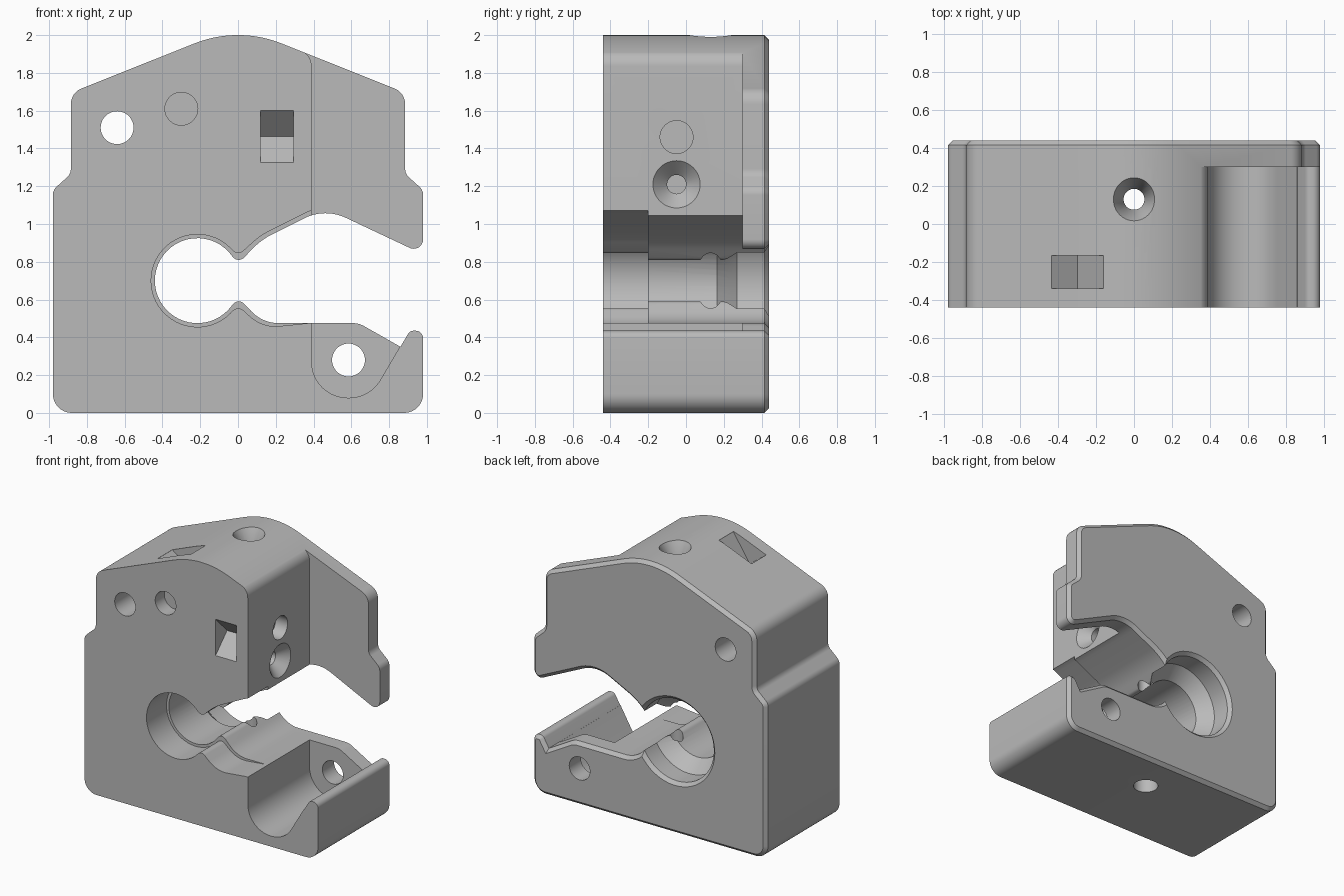
import bpy, bmesh, math
from mathutils import Vector, Matrix

cube = bpy.data.objects.get("Cube")
if cube:
    bpy.data.objects.remove(cube, do_unlink=True)

FRONT, BACK, CHAMFER = -0.44, 0.44, 0.025
BORE_X, BORE_Z = -0.215, 0.70

grey = bpy.data.materials.new("plain grey")
grey.use_nodes = True
COLOUR = (0.49, 0.49, 0.49, 1)
grey.diffuse_color = COLOUR
grey.node_tree.nodes["Principled BSDF"].inputs["Base Color"].default_value = COLOUR


def rounded(corners, steps=10):
    """Outline from (x, z, fillet radius) corners."""
    out = []
    for i, (x, z, r) in enumerate(corners):
        p = Vector((x, z))
        if r == 0:
            out.append(p)
            continue
        a = (Vector(corners[i - 1][:2]) - p).normalized()
        b = (Vector(corners[(i + 1) % len(corners)][:2]) - p).normalized()
        half = math.acos(a.dot(b)) / 2
        centre = p + (a + b).normalized() * (r / math.sin(half))
        start = p + a * (r / math.tan(half)) - centre
        first = math.atan2(start.y, start.x)
        left_turn = a.x * b.y - a.y * b.x < 0
        sweep = (math.pi - 2 * half) * (1 if left_turn else -1)
        for k in range(steps + 1):
            t = first + sweep * k / steps
            out.append(centre + Vector((math.cos(t), math.sin(t))) * r)
    return out


def inset(outline, d):
    """Move a counter-clockwise outline inwards by d with mitred corners."""
    out = []
    for i, p in enumerate(outline):
        t1 = (p - outline[i - 1]).normalized()
        t2 = (outline[(i + 1) % len(outline)] - p).normalized()
        n1, n2 = Vector((-t1.y, t1.x)), Vector((-t2.y, t2.x))
        out.append(p + (n1 + n2) * (d / (1 + n1.dot(n2))))
    return out


def loft(name, rings):
    """Closed solid through rings of equal length."""
    bm = bmesh.new()
    rings = [[bm.verts.new(p) for p in ring] for ring in rings]
    count = len(rings[0])
    for lo, hi in zip(rings, rings[1:]):
        for k in range(count):
            n = (k + 1) % count
            bm.faces.new((lo[k], lo[n], hi[n], hi[k]))
    bm.faces.new(rings[0][::-1])
    bm.faces.new(rings[-1])
    return finish(name, bm)


def finish(name, bm):
    bm.normal_update()
    if bm.calc_volume(signed=True) < 0:
        bmesh.ops.reverse_faces(bm, faces=bm.faces[:])
    mesh = bpy.data.meshes.new(name)
    bm.to_mesh(mesh)
    bm.free()
    mesh.materials.append(grey)
    ob = bpy.data.objects.new(name, mesh)
    bpy.context.scene.collection.objects.link(ob)
    return ob


def ring_at(outline, y):
    return [(p[0], y, p[1]) for p in outline]


def prism(name, outline, y0, y1):
    return loft(name, [ring_at(outline, y0), ring_at(outline, y1)])


def lathe(name, base, axis, profile, sides=48):
    """Turned solid: profile is (distance along axis, radius)."""
    q = Vector(axis).to_track_quat('Z', 'Y')
    angles = [math.tau * k / sides for k in range(sides)]
    return loft(name, [[Vector(base) + q @ Vector((r * math.cos(a), r * math.sin(a), t))
                        for a in angles] for t, r in profile])


def channel(radius, opening, tip, grow):
    """Round bore with two pinching lips and a widening mouth."""
    arc = []
    for k in range(41):
        a = math.radians(-opening - (360 - 2 * opening) * k / 40)
        arc.append((BORE_X + radius * math.cos(a), BORE_Z + radius * math.sin(a), 0))
    return [(0.13, 0.475 - grow, 0.2), (0, BORE_Z - tip, 0.04), *arc,
            (0, BORE_Z + tip, 0.04), (0.12, 0.915 + grow, 0.4), (0.46, 1.085 + grow, 0.25)]


# Main clamp body with a chamfered back rim
silhouette = rounded([
    (-0.98, 0, 0.1), (0.98, 0, 0.1), (0.98, 0.435, 0.04), (0.91, 0.435, 0.035),
    (0.86, 0.35, 0), (0.64, 0.475, 0.12),
    *channel(0.225, 37, 0.088, 0),
    (0.98, 0.84, 0.05), (0.98, 1.18, 0.06), (0.885, 1.265, 0.06), (0.885, 1.695, 0.09),
    (0, 2.048, 0.62),
    (-0.885, 1.695, 0.09), (-0.885, 1.265, 0.06), (-0.98, 1.18, 0.06)])
body = loft("clamp_body", [ring_at(silhouette, FRONT), ring_at(silhouette, BACK - CHAMFER),
                           ring_at(inset(silhouette, CHAMFER), BACK)])

cutters = []

# Side relief and curved pocket that leave only the back plate
cutters.append(prism("side_pocket", rounded([
    (0.39, 0.08, 0.19), (0.698, 0.08, 0.19), (1.198, 0.93, 0), (1.2, 2.3, 0),
    (0.1, 2.3, 0), (0.1, 2.012, 0), (0.39, 1.895, 0.09)]), -0.6, 0.3))

# Wider front section of the channel
cutters.append(prism("front_channel", rounded([
    (0.7, 0.52, 0), (0.4, 0.478, 0), *channel(0.245, 45, 0.131, 0.025), (0.7, 1.0, 0)]),
    -0.6, -0.2))

# Flared back of the bore
cutters.append(lathe("back_flare", (BORE_X, 0, BORE_Z), (0, 1, 0),
                     [(0.157, 0.2185), (0.27, 0.31), (0.415, 0.31), (0.46, 0.355)]))

# Holes running front to back
for name, x, z, end in (("upper_hole", -0.64, 1.51, 0.6), ("pocket_hole", 0.585, 0.28, 0.6),
                        ("front_blind_hole", -0.3, 1.61, -0.33)):
    cutters.append(lathe(name, (x, 0, z), (0, 1, 0), [(-0.6, 0.087), (end, 0.087)]))

# Vertical screw hole with counterbore and countersink
cutters.append(lathe("vertical_screw_hole", (0, 0.13, -0.1), (0, 0, 1), [
    (0, 0.088), (0.2, 0.088), (0.2, 0.055), (1.98, 0.055), (2.11, 0.118)]))

# Holes in the side face
cutters.append(lathe("side_screw_hole", (0.4, -0.05, 1.21), (-1, 0, 0), [
    (0, 0.135), (0.085, 0.05), (0.7, 0.05)]))
cutters.append(lathe("side_blind_hole", (0.5, -0.05, 1.46), (-1, 0, 0), [
    (0, 0.087), (0.21, 0.087)]))

# V-shaped slots in the front and top
bm = bmesh.new()
bmesh.ops.create_cube(bm, size=1, matrix=Matrix.Translation((0.2075, FRONT, 1.4625))
                      @ Matrix.Rotation(math.pi / 4, 4, 'X')
                      @ Matrix.Diagonal((0.175, 0.195, 0.195, 1)))
cutters.append(finish("front_slot", bm))
cutters.append(prism("top_slot", [(-0.2975, 1.77), (-0.16, 1.976), (-0.16, 2.1),
                                  (-0.435, 2.1), (-0.435, 1.874)], -0.34, -0.165))

# Cut everything, moving to the next solver if one yields no faces
for cutter in cutters:
    cutter.hide_render = True
    mod = body.modifiers.new(cutter.name, 'BOOLEAN')
    mod.operation, mod.object = 'DIFFERENCE', cutter
    for solver in ('EXACT', 'MANIFOLD', 'FLOAT'):
        mod.solver = solver
        bpy.context.view_layer.update()
        graph = bpy.context.evaluated_depsgraph_get()
        result = bpy.data.meshes.new_from_object(body.evaluated_get(graph))
        if len(result.polygons) > 0:
            body.data = result
            break
    body.modifiers.clear()
    bpy.data.objects.remove(cutter, do_unlink=True)

# Smooth the curves and keep the edges sharp
bpy.ops.object.select_all(action='DESELECT')
bpy.context.view_layer.objects.active = body
body.select_set(True)
bpy.ops.object.shade_smooth_by_angle(angle=math.radians(30))
